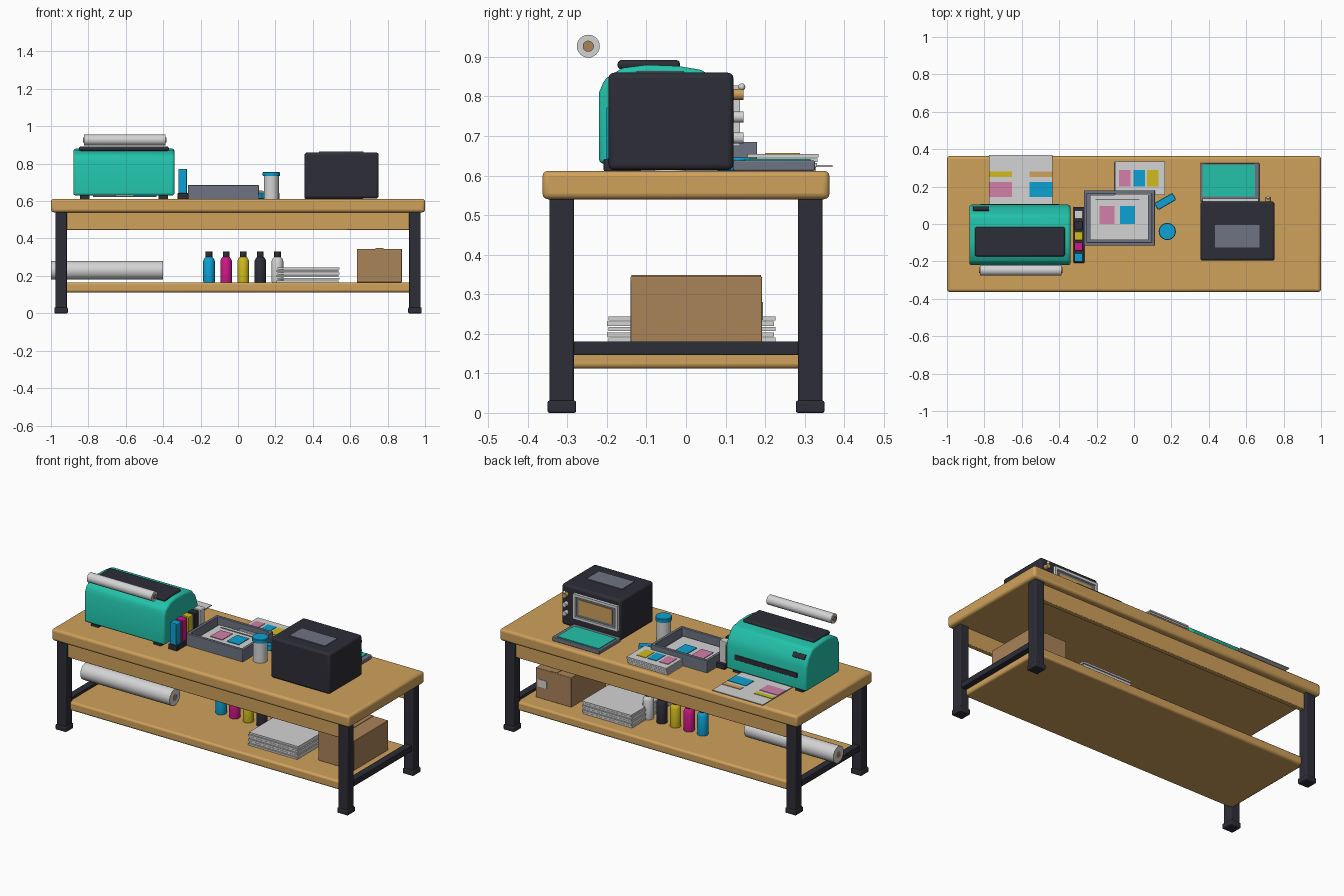
import bpy
import bmesh
import math
from mathutils import Matrix, Vector

cube = bpy.data.objects.get("Cube")
if cube:
    bpy.data.objects.remove(cube, do_unlink=True)


def material(name, hex_code):
    channels = [int(hex_code[i:i + 2], 16) / 255 for i in (0, 2, 4)]
    rgba = [((c + 0.055) / 1.055) ** 2.4 for c in channels] + [1]
    m = bpy.data.materials.new(name)
    m.use_nodes = True
    m.diffuse_color = rgba
    m.node_tree.nodes["Principled BSDF"].inputs["Base Color"].default_value = rgba
    return m


WOOD = material("light wood", "cfa15b")
DARK = material("charcoal", "2d2d37")
TEAL = material("teal", "22c2aa")
LIGHT = material("paper grey", "d4d4d4")
SLATE = material("slate grey", "6e7482")
CYAN = material("cyan ink", "0ca2d4")
MAGENTA = material("magenta ink", "cf1886")
YELLOW = material("yellow ink", "d0bb1e")
CARD = material("cardboard", "aa8359")
PINK = material("printed pink", "d280a9")
INKS = [("cyan", CYAN), ("magenta", MAGENTA), ("yellow", YELLOW),
        ("black", DARK), ("white", LIGHT)]
made = []


def finish(name, bm, mat, bevel=0, segments=3):
    bmesh.ops.recalc_face_normals(bm, faces=bm.faces)
    mesh = bpy.data.meshes.new(name)
    bm.to_mesh(mesh)
    bm.free()
    mesh.materials.append(mat)
    ob = bpy.data.objects.new(name, mesh)
    bpy.context.collection.objects.link(ob)
    if bevel:
        mod = ob.modifiers.new("rounded edges", "BEVEL")
        mod.width, mod.segments = bevel, segments
        mod.limit_method = "ANGLE"
    made.append(ob)
    return ob


def box(name, x, y, z, mat, bevel=0, turn=0):
    """Box from (min, max) ranges on each axis."""
    bm = bmesh.new()
    bmesh.ops.create_cube(bm, size=1)
    size = [r[1] - r[0] for r in (x, y, z)]
    mid = Vector([(r[0] + r[1]) / 2 for r in (x, y, z)])
    bm.transform(Matrix.Translation(mid) @ Matrix.Rotation(turn, 4, "Z")
                 @ Matrix.Diagonal(size + [1]))
    return finish(name, bm, mat, bevel)


def lathe(name, profile, centre, mat, axis="Z", steps=24):
    """Turn (radius, height) points around an axis through centre."""
    bm = bmesh.new()
    verts = [bm.verts.new((r, 0, h)) for r, h in profile]
    edges = [bm.edges.new(p) for p in zip(verts, verts[1:])]
    bmesh.ops.spin(bm, geom=verts + edges, cent=(0, 0, 0), axis=(0, 0, 1),
                   angle=math.tau, steps=steps)
    bmesh.ops.remove_doubles(bm, verts=bm.verts, dist=0.0001)
    rot = {"Z": Matrix(), "X": Matrix.Rotation(math.pi / 2, 4, "Y"),
           "Y": Matrix.Rotation(-math.pi / 2, 4, "X")}[axis]
    bm.transform(Matrix.Translation(centre) @ rot)
    return finish(name, bm, mat)


def rod(name, r, length, centre, mat, axis="Z"):
    h = length / 2
    return lathe(name, [(0, -h), (r, -h), (r, h), (0, h)], centre, mat, axis)


def tube(name, r, hole, length, centre, mat, axis):
    h = length / 2
    return lathe(name, [(hole, -h), (r, -h), (r, h), (hole, h), (hole, -h)],
                 centre, mat, axis)


# Workbench
box("table_top", (-1, 1), (-.363, .363), (.54, .612), WOOD, .015)
box("shelf", (-.935, .935), (-.3, .3), (.112, .166), WOOD, .012)
for sy, end in ((-1, "front"), (1, "back")):
    box(end + "_apron", (-.93, .93), sorted((sy * .295, sy * .325)), (.445, .545), WOOD, .004)
    for sx, side in ((-1, "right"), (1, "left")):
        for part, half, z in (("leg", .031, (.02, .542)), ("foot", .036, (0, .031))):
            box(f"{end}_{side}_{part}", (sx * .946 - half, sx * .946 + half),
                (sy * .314 - half, sy * .314 + half), z, DARK, .005)
for sx, side in ((-1, "right"), (1, "left")):
    box(side + "_stretcher", (sx * .946 - .022, sx * .946 + .022), (-.29, .29),
        (.146, .181), DARK, .003)

# Wide printer: side profile (y, z) drawn out along x
profile = [(-.22, .63), (-.22, .81), (-.205, .845), (-.16, .872), (-.1, .88),
           (-.02, .877), (.045, .866), (.085, .82), (.103, .77), (.103, .63)]
bm = bmesh.new()
face = bm.faces.new([bm.verts.new((-.88, y, z)) for y, z in profile])
ext = bmesh.ops.extrude_face_region(bm, geom=[face])
bmesh.ops.translate(bm, vec=(.54, 0, 0),
                    verts=[v for v in ext["geom"] if isinstance(v, bmesh.types.BMVert)])
finish("printer_body", bm, TEAL, .012)
box("printer_lid", (-.85, -.37), (-.173, -.015), (.868, .892), DARK, .01)
box("printer_slot", (-.82, -.4), (.095, .108), (.7, .73), DARK, .003)
panel = box("printer_control_panel", (-.86, -.775), (.066, .096), (.823, .831), DARK, .002)
panel.matrix_world = (Matrix.Translation((0, .08, .826)) @ Matrix.Rotation(math.radians(-52), 4, "X")
                      @ Matrix.Translation((0, -.08, -.826)))
for x in (-.82, -.4):
    for y in (-.18, .06):
        box("printer_foot", (x - .025, x + .025), (y - .025, y + .025), (.61, .635), DARK)

# Paper rolls
tube("feed_roll", .029, .014, .435, (-.605, -.247, .927), LIGHT, "X")
rod("feed_roll_core", .014, .445, (-.605, -.247, .927), CARD, "X")
tube("spare_roll", .05, .02, .6, (-.7, -.035, .23), LIGHT, "X")
rod("spare_roll_core", .02, .598, (-.7, -.035, .23), CARD, "X")

# Printed sheet leaving the printer
box("printed_sheet", (-.775, -.435), (.03, .37), (.622, .627), LIGHT)
for name, x, y, mat in (("pink_block", -.775, (.145, .225), PINK), ("yellow_bar", -.775, (.25, .28), YELLOW),
                        ("cyan_block", -.56, (.145, .225), CYAN), ("tan_bar", -.56, (.25, .28), WOOD)):
    box("sheet_" + name, (x, x + .123), y, (.626, .63), mat)

# Ink cartridges beside the printer and ink bottles on the shelf
box("cartridge_rack", (-.323, -.265), (-.208, .092), (.611, .642), DARK, .003)
for i, (ink, mat) in enumerate(INKS):
    y = -.178 + i * .057
    box(ink + "_cartridge", (-.318, -.273), (y - .023, y + .023), (.64, .772), mat, .004)
    x = -.155 + i * .0915
    lathe(ink + "_bottle", [(0, .165), (.03, .165), (.031, .17), (.031, .28), (.026, .292),
                            (.016, .304), (0, .304)], (x, .06, 0), mat)
    rod(ink + "_bottle_cap", .018, .028, (x, .06, .316), DARK)

# Screen printing tray
box("tray_floor", (-.268, .112), (-.115, .18), (.612, .632), SLATE)
for y in (-.115, .162):
    box("tray_long_wall", (-.268, .112), (y, y + .018), (.612, .685), SLATE, .003)
for x in (-.268, .094):
    box("tray_short_wall", (x, x + .018), (-.115, .18), (.612, .685), SLATE, .003)
box("tray_sheet", (-.236, .078), (-.085, .155), (.63, .642), LIGHT)
box("tray_sheet_line", (-.205, .03), (.127, .134), (.64, .645), SLATE)
for name, x, mat in (("pink", -.185, PINK), ("cyan", -.075, CYAN)):
    box(f"tray_{name}_print", (x, x + .08), (0, .097), (.64, .646), mat)

# Loose prints at the back
for i in range(4):
    z = .612 + i * .011
    box("print_stack_sheet", (-.107 + i * .002, .16 + i * .002), (.155, .329 + i * .002),
        (z, z + .009), LIGHT)
for name, x, mat in (("pink", -.08, PINK), ("cyan", -.002, CYAN), ("yellow", .07, YELLOW)):
    box(f"stack_{name}_print", (x, x + .06), (.2, .288), (.653, .657), mat)

# Jar and squeegee
rod("jar_body", .04, .125, (.178, -.04, .674), LIGHT)
lathe("jar_lid", [(0, .733), (.045, .733), (.046, .737), (.046, .752), (.043, .756), (0, .756)],
      (.178, -.04, 0), CYAN)
box("squeegee", (.112, .222), (.1, .14), (.612, .645), CYAN, .004, math.radians(30))

# Curing oven, opening towards the back
box("oven_body", (.355, .752), (-.196, .12), (.614, .86), DARK, .014)
box("oven_top_plate", (.433, .672), (-.125, -.005), (.857, .864), SLATE)
for z in (.675, .812):
    box("oven_frame_bar", (.365, .665), (.115, .137), (z, z + .016), LIGHT)
for x in (.365, .649):
    box("oven_frame_post", (x, x + .016), (.115, .137), (.675, .828), LIGHT)
box("oven_window_border", (.38, .65), (.115, .126), (.69, .813), SLATE)
box("oven_window", (.405, .63), (.12, .13), (.707, .797), WOOD)
for z, mat in ((.695, LIGHT), (.748, LIGHT), (.805, WOOD)):
    rod("oven_knob", .014, .03, (.718, .13, z), mat, "Y")
bm = bmesh.new()
bmesh.ops.create_uvsphere(bm, u_segments=16, v_segments=8, radius=.009,
                          matrix=Matrix.Translation((.718, .141, .824)))
finish("oven_lamp", bm, LIGHT)
box("oven_door", (.355, .67), (.12, .326), (.612, .638), SLATE, .004)
box("oven_door_panel", (.366, .646), (.148, .315), (.635, .642), TEAL)

# Shelf stock: paper ream and parcel
for i in range(6):
    z = .166 + i * .0135
    shift = .004 * (i % 2)
    box("ream_layer", (.207 + shift, .538 + shift), (-.2 + shift, .222 + shift), (z, z + .0105), LIGHT)
box("parcel", (.636, .876), (-.14, .192), (.165, .345), CARD, .003)
box("parcel_tape", (.735, .777), (-.138, .19), (.343, .348), CARD)
box("parcel_label", (.8, .86), (.19, .195), (.235, .28), LIGHT)

# Smooth the rounded parts while keeping edges crisp
bpy.ops.object.select_all(action="DESELECT")
for ob in made:
    ob.select_set(True)
bpy.context.view_layer.objects.active = made[0]
bpy.ops.object.shade_smooth_by_angle(angle=math.radians(35))
